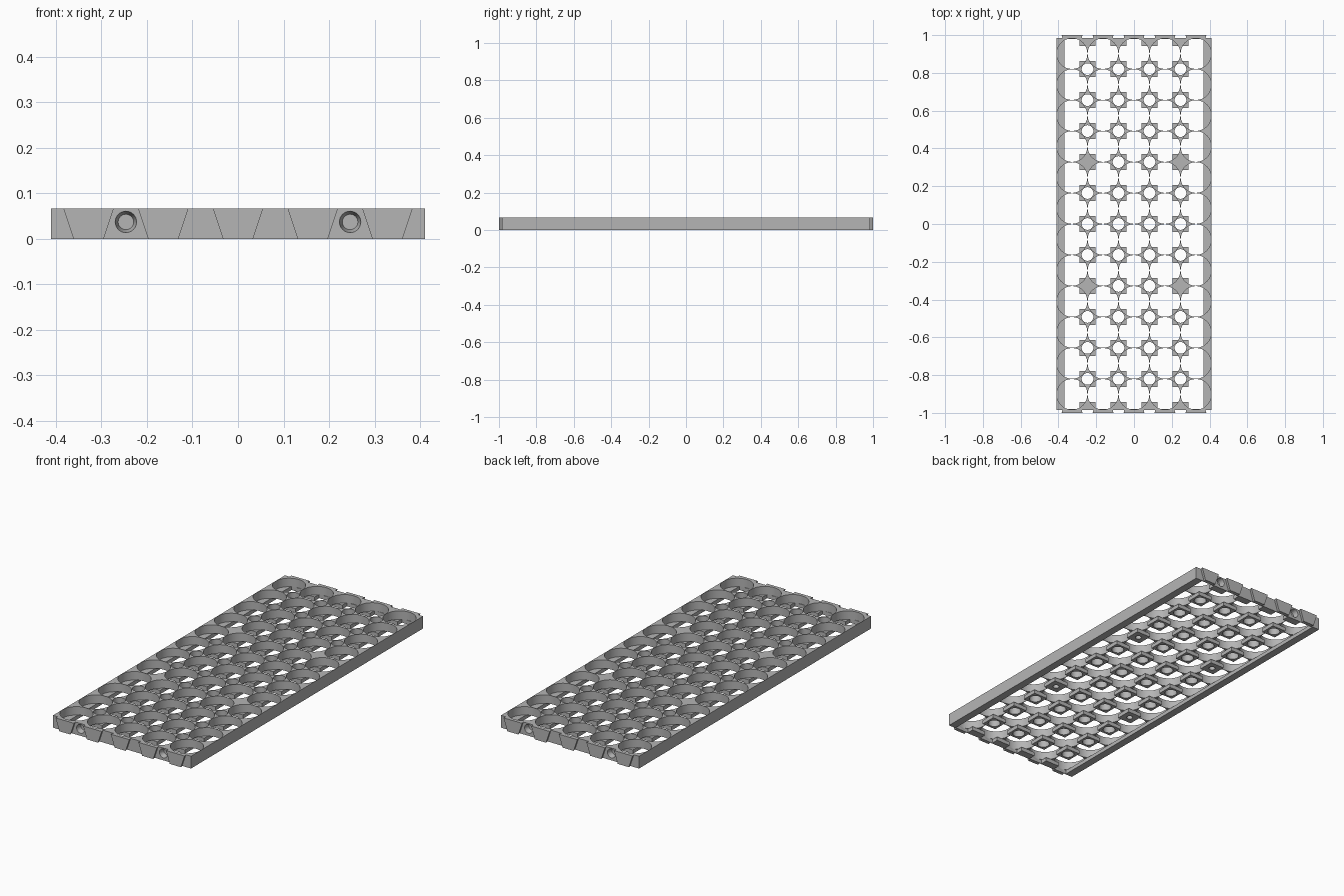
import bpy, bmesh
from mathutils import Matrix, Vector

cube = bpy.data.objects.get("Cube")
if cube:
    bpy.data.objects.remove(cube, do_unlink=True)

COLS, ROWS, P = 5, 12, 0.164       # cell grid and spacing
W, L, H = COLS * P / 2, ROWS * P / 2, 0.066
FLOOR = 0.021                      # height of the feet below the cells
SLOT = 0.08                        # width of the channels under the cells
TAB = 0.016                        # how far the end tabs stick out

grey = bpy.data.materials.new("plain grey")
grey.use_nodes = True
colour = (0.46, 0.46, 0.46, 1)
grey.diffuse_color = colour
grey.node_tree.nodes["Principled BSDF"].inputs["Base Color"].default_value = colour


def finish(name, bm):
    bmesh.ops.recalc_face_normals(bm, faces=bm.faces)
    mesh = bpy.data.meshes.new(name)
    bm.to_mesh(mesh)
    bm.free()
    mesh.materials.append(grey)
    ob = bpy.data.objects.new(name, mesh)
    bpy.context.collection.objects.link(ob)
    return ob


def add_box(bm, lo, hi):
    lo, hi = Vector(lo), Vector(hi)
    m = Matrix.Translation((lo + hi) / 2) @ Matrix.Diagonal((*(hi - lo), 1))
    bmesh.ops.create_cube(bm, size=1, matrix=m)


def add_drum(bm, x, y, r, z0, z1, sides=48):
    bmesh.ops.create_cone(bm, cap_ends=True, segments=sides, radius1=r, radius2=r,
                          depth=z1 - z0, matrix=Matrix.Translation((x, y, (z0 + z1) / 2)))


def cut(target, name, bm):
    cutter = finish(name, bm)
    cutter.hide_render = True
    mod = target.modifiers.new(name, "BOOLEAN")
    mod.operation, mod.solver, mod.object = "DIFFERENCE", "EXACT", cutter
    bpy.context.view_layer.objects.active = target
    bpy.ops.object.modifier_apply(modifier=name)
    bpy.data.objects.remove(cutter, do_unlink=True)


xs = [(i - (COLS - 1) / 2) * P for i in range(COLS)]
ys = [(j - (ROWS - 1) / 2) * P for j in range(ROWS)]
edge = SLOT / 2

# Solid slab
bm = bmesh.new()
add_box(bm, (-W, -L, 0), (W, L, H))
tray = finish("cell_tray", bm)

# Channels along the length, then across, leaving square feet and side rails
bm = bmesh.new()
for x in xs:
    add_box(bm, (x - edge, -L + 0.004, -0.1), (x + edge, L - 0.004, FLOOR))
cut(tray, "long_channels", bm)
bm = bmesh.new()
for y in ys:
    add_box(bm, (xs[0] - edge, y - edge, -0.1), (xs[-1] + edge, y + edge, FLOOR))
cut(tray, "cross_channels", bm)

# Round cells
bm = bmesh.new()
for x in xs:
    for y in ys:
        add_drum(bm, x, y, 0.081, FLOOR - 0.0005, H + 0.05)
cut(tray, "round_cells", bm)

# Holes through the feet; four of them are blind screw holes from below
bm = bmesh.new()
for i in range(1, COLS):
    for j in range(1, ROWS):
        x, y = xs[i] - P / 2, ys[j] - P / 2
        if i in (1, COLS - 1) and j in (4, ROWS - 4):
            add_drum(bm, x, y, 0.016, -0.05, 0.04, 24)
        else:
            add_drum(bm, x, y, 0.031, -0.05, H + 0.05, 32)
cut(tray, "foot_holes", bm)

# Tapered sockets in both ends
bm = bmesh.new()
for sx in (-1, 1):
    for sy in (-1, 1):
        turn = Matrix.Rotation(sy * 1.570796, 4, "X")
        m = Matrix.Translation((sx * 1.5 * P, sy * (L - 0.013), 0.037)) @ turn
        bmesh.ops.create_cone(bm, cap_ends=True, segments=32, radius1=0.017,
                              radius2=0.024, depth=0.03,
                              matrix=m @ Matrix.Rotation(3.141593, 4, "X"))
cut(tray, "end_sockets", bm)

# Dovetail tabs, wide at the top and slightly undercut at the root
for end, sy in (("front", -1), ("back", 1)):
    bm = bmesh.new()
    for x in xs:
        rings = []
        for y, grow in ((L - 0.001, -0.004), (L + TAB, 0)):
            top, low = 0.055 + grow, 0.033 + grow
            rings.append([bm.verts.new((x + dx, sy * y, z)) for dx, z in
                          ((-low, 0), (low, 0), (top, H), (-top, H))])
        a, b = rings
        bm.faces.new(a)
        bm.faces.new(b)
        for k in range(4):
            n = (k + 1) % 4
            bm.faces.new((a[k], a[n], b[n], b[k]))
    finish(end + "_dovetail_tabs", bm)

# Smooth round walls, sharp edges
bpy.ops.object.select_all(action="DESELECT")
tray.select_set(True)
bpy.context.view_layer.objects.active = tray
bpy.ops.object.shade_smooth_by_angle(angle=0.5)
